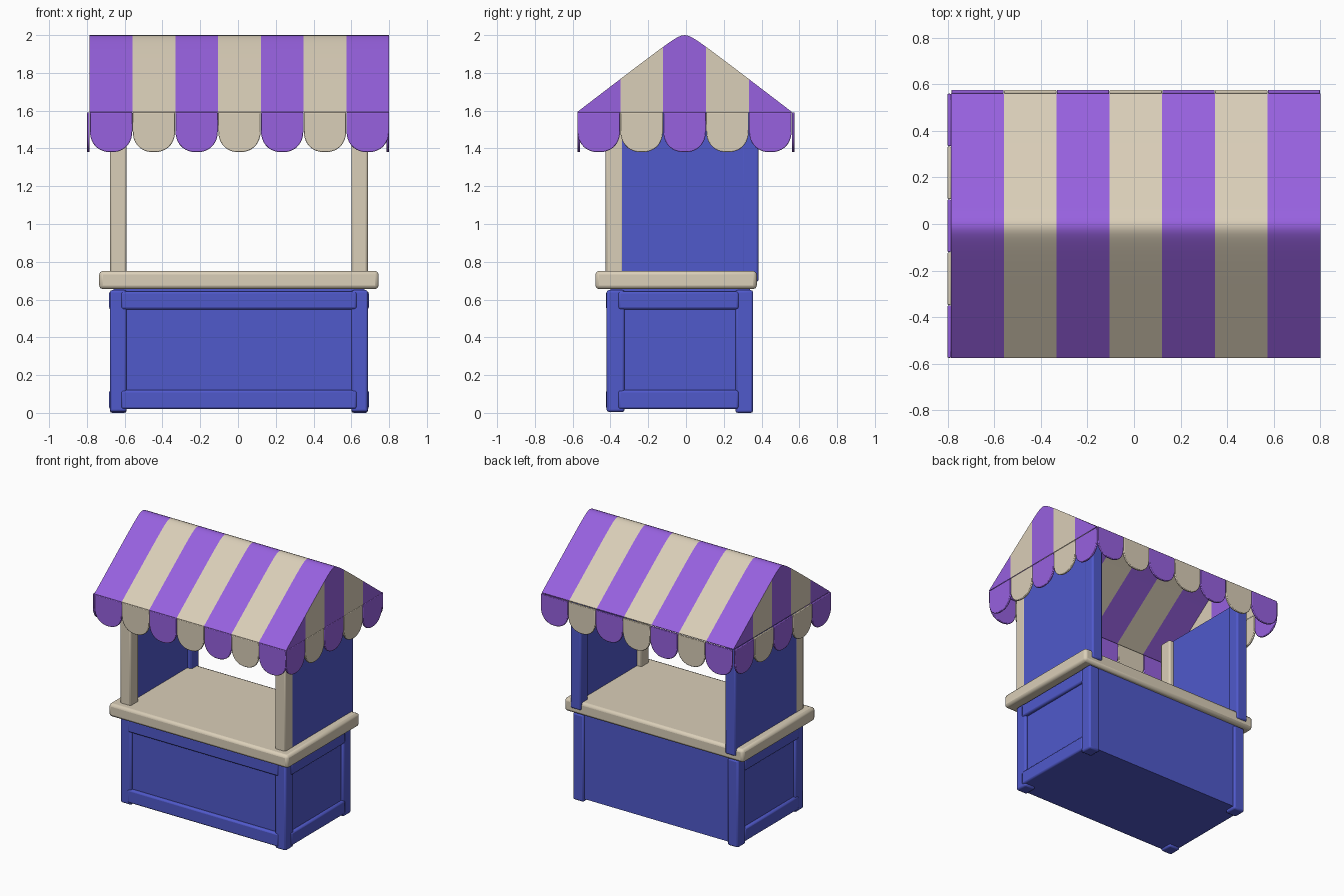
import bpy, bmesh, math

if "Cube" in bpy.data.objects:
    bpy.data.objects.remove(bpy.data.objects["Cube"], do_unlink=True)


def make_material(name, rgb):
    mat = bpy.data.materials.new(name)
    mat.use_nodes = True
    mat.diffuse_color = (*rgb, 1)
    mat.node_tree.nodes["Principled BSDF"].inputs["Base Color"].default_value = (*rgb, 1)
    return mat


purple = make_material("purple", (0.31, 0.12, 0.74))
cream = make_material("cream", (0.70, 0.62, 0.48))
blue = make_material("blue", (0.08, 0.10, 0.60))


def finish(name, bm, materials, bevel=0.0, segments=2):
    bmesh.ops.recalc_face_normals(bm, faces=bm.faces)
    mesh = bpy.data.meshes.new(name)
    bm.to_mesh(mesh)
    bm.free()
    for mat in materials:
        mesh.materials.append(mat)
    obj = bpy.data.objects.new(name, mesh)
    bpy.context.collection.objects.link(obj)
    if bevel:
        mod = obj.modifiers.new("Rounded edges", "BEVEL")
        mod.width, mod.segments, mod.limit_method = bevel, segments, "ANGLE"
    bpy.ops.object.select_all(action="DESELECT")
    obj.select_set(True)
    bpy.context.view_layer.objects.active = obj
    bpy.ops.object.shade_smooth_by_angle(angle=math.radians(35))
    return obj


def box(name, xs, ys, zs, mat, bevel=0.012):
    bm = bmesh.new()
    bmesh.ops.create_cube(bm, size=1)
    for v in bm.verts:
        for axis, (low, high) in enumerate((xs, ys, zs)):
            v.co[axis] = high if v.co[axis] > 0 else low
    return finish(name, bm, [mat], bevel)


# Cabinet core and counter
MID = 0.005
box("cabinet", (-0.66, 0.67), (-0.4, 0.34), (0.02, 0.66), blue, 0.0)
box("counter", (-0.735, 0.745), (-0.48, 0.375), (0.655, 0.752), cream, 0.02)

# Cabinet rails on the front
for label, zs in (("lower", (0.02, 0.12)), ("upper", (0.548, 0.643))):
    box(label + "_front_rail", (-0.62, 0.63), (-0.424, -0.38), zs, blue)

# Parts mirrored on both sides
for side, s in (("left", 1), ("right", -1)):
    def span(inner, outer):
        return tuple(sorted((MID + s * inner, MID + s * outer)))

    post = span(0.595, 0.683)
    box(side + "_front_leg", post, (-0.42, -0.325), (0.005, 0.65), blue)
    box(side + "_back_leg", post, (0.262, 0.355), (0.0, 0.65), blue)
    for label, zs in (("lower", (0.02, 0.12)), ("upper", (0.548, 0.643))):
        box(f"{side}_{label}_side_rail", span(0.64, 0.688), (-0.36, 0.28), zs, blue)
    box(side + "_front_post", post, (-0.425, -0.33), (0.74, 1.62), cream)
    box(side + "_back_post", post, (0.295, 0.385), (0.695, 1.62), blue)
    box(side + "_wall", span(0.63, 0.682), (-0.34, 0.37), (0.74, 1.62), blue, 0.0)

# Canopy dimensions
X0, X1, Y0, Y1 = -0.785, 0.8, -0.575, 0.56
EAVE, PEAK, DROP = 1.59, 2.0, 0.21
ROWS, COLS, STEPS = 7, 5, 12
RIDGE = (Y0 + Y1) / 2


def roof_height(y):
    soft = 0.03
    return PEAK + soft - math.hypot(0.767 * (y - RIDGE), soft)


# Striped canopy, open below
bm = bmesh.new()
n = COLS * STEPS
ys = [Y0 + (Y1 - Y0) * i / n for i in range(n + 1)]
xs = [X0 + (X1 - X0) * i / ROWS for i in range(ROWS + 1)]
grid = [[bm.verts.new((x, y, roof_height(y))) for y in ys] for x in xs]
for i in range(ROWS):
    for j in range(n):
        f = bm.faces.new((grid[i][j], grid[i + 1][j], grid[i + 1][j + 1], grid[i][j + 1]))
        f.material_index = i % 2
    for j in (0, n):
        low = [bm.verts.new((xs[k], ys[j], EAVE)) for k in (i, i + 1)]
        f = bm.faces.new((grid[i][j], grid[i + 1][j], low[1], low[0]))
        f.material_index = i % 2
for column, x in ((grid[0], X0), (grid[-1], X1)):
    base = [bm.verts.new((x, y, EAVE)) for y in ys]
    for j in range(n):
        f = bm.faces.new((column[j], column[j + 1], base[j + 1], base[j]))
        f.material_index = (j // STEPS) % 2
bmesh.ops.remove_doubles(bm, verts=bm.verts, dist=0.0005)
finish("canopy", bm, [purple, cream])


# Scalloped valances hanging from the eaves
def valance(name, start, end, count, depth, along_x):
    bm = bmesh.new()
    width = (end - start) / count
    half, curve = width / 2 - 0.001, 0.115
    for i in range(count):
        centre = start + width * (i + 0.5)
        outline = [(centre + half, EAVE), (centre - half, EAVE)]
        for k in range(19):
            a = math.pi * k / 18
            c, d = math.cos(a), math.sin(a)
            u = centre - half * math.copysign(abs(c) ** 0.9, c)
            outline.append((u, EAVE - DROP + curve - curve * abs(d) ** 0.9))
        rings = []
        for v in depth:
            rings.append([bm.verts.new((u, v, z) if along_x else (v, u, z)) for u, z in outline])
        faces = [bm.faces.new(r) for r in rings]
        m = len(outline)
        for k in range(m):
            faces.append(bm.faces.new((rings[0][k], rings[0][(k + 1) % m],
                                       rings[1][(k + 1) % m], rings[1][k])))
        for f in faces:
            f.material_index = i % 2
    finish(name, bm, [purple, cream], 0.004)


THICK = 0.015
valance("front_valance", X0, X1, ROWS, (Y0, Y0 + THICK), True)
valance("back_valance", X0, X1, ROWS, (Y1, Y1 + THICK), True)
valance("left_valance", Y0, Y1, COLS, (X1 - THICK, X1), False)
valance("right_valance", Y0, Y1, COLS, (X0 - THICK, X0), False)
